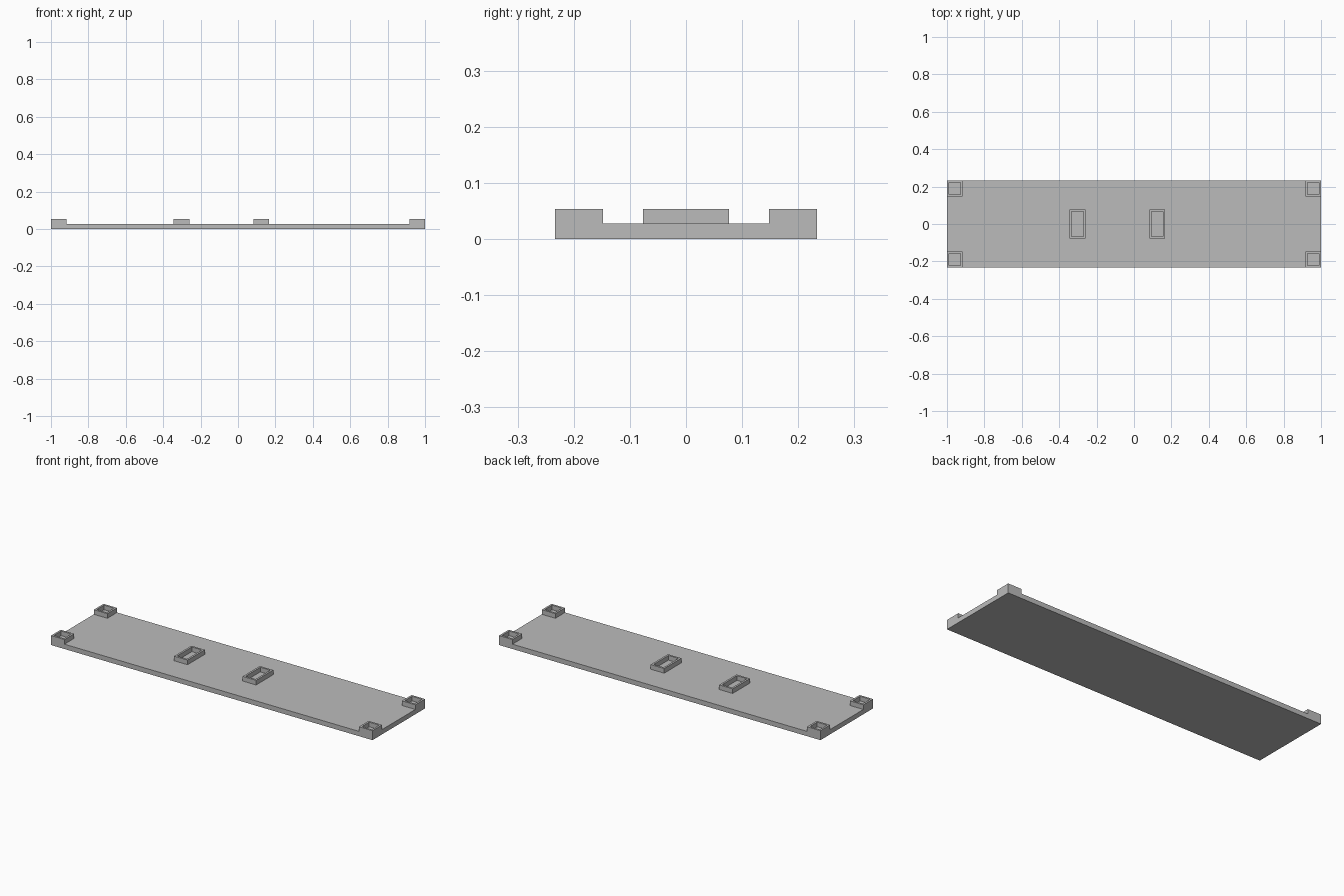
import bpy
import bmesh
from mathutils import Matrix, Vector

cube = bpy.data.objects.get("Cube")
if cube:
    bpy.data.objects.remove(cube, do_unlink=True)

LENGTH, WIDTH = 2.0, 0.467
THICK, RIM, WALL = 0.027, 0.026, 0.011

grey = bpy.data.materials.new("plain grey")
grey.use_nodes = True
grey.diffuse_color = (0.5, 0.5, 0.5, 1)
grey.node_tree.nodes["Principled BSDF"].inputs["Base Color"].default_value = grey.diffuse_color


def box(name, centre, size, open_ends=False):
    """Box resting on centre.z; open_ends leaves only the four side walls."""
    bm = bmesh.new()
    bmesh.ops.create_cube(bm, size=1, matrix=Matrix.Translation((0, 0, 0.5)))
    bmesh.ops.scale(bm, vec=Vector(size), verts=bm.verts)
    if open_ends:
        bm.normal_update()
        ends = [f for f in bm.faces if abs(f.normal.z) > 0.5]
        bmesh.ops.delete(bm, geom=ends, context="FACES_ONLY")
    mesh = bpy.data.meshes.new(name)
    bm.to_mesh(mesh)
    bm.free()
    mesh.materials.append(grey)
    obj = bpy.data.objects.new(name, mesh)
    obj.location = centre
    bpy.context.collection.objects.link(obj)
    return obj


def socket(name, x, y, sx, sy):
    """Rectangular raised rim, open in the middle, standing on the plate."""
    obj = box(name, (x, y, THICK), (sx, sy, RIM), open_ends=True)
    mod = obj.modifiers.new("wall", "SOLIDIFY")
    mod.thickness = WALL
    mod.offset = -1
    mod.use_even_offset = True


# Flat base plate
box("base_plate", (0, 0, 0), (LENGTH, WIDTH, THICK))

# Square sockets flush with the four corners
CX, CY = 0.084, 0.086
for side, sx in (("left", 1), ("right", -1)):
    for end, sy in (("front", -1), ("back", 1)):
        socket(f"{end}_{side}_corner_socket",
               sx * (LENGTH - CX) / 2, sy * (WIDTH - CY) / 2, CX, CY)

# Two longer sockets along the middle
for side, x in (("left", 0.124), ("right", -0.302)):
    socket(f"{side}_middle_socket", x, 0, 0.084, 0.153)
